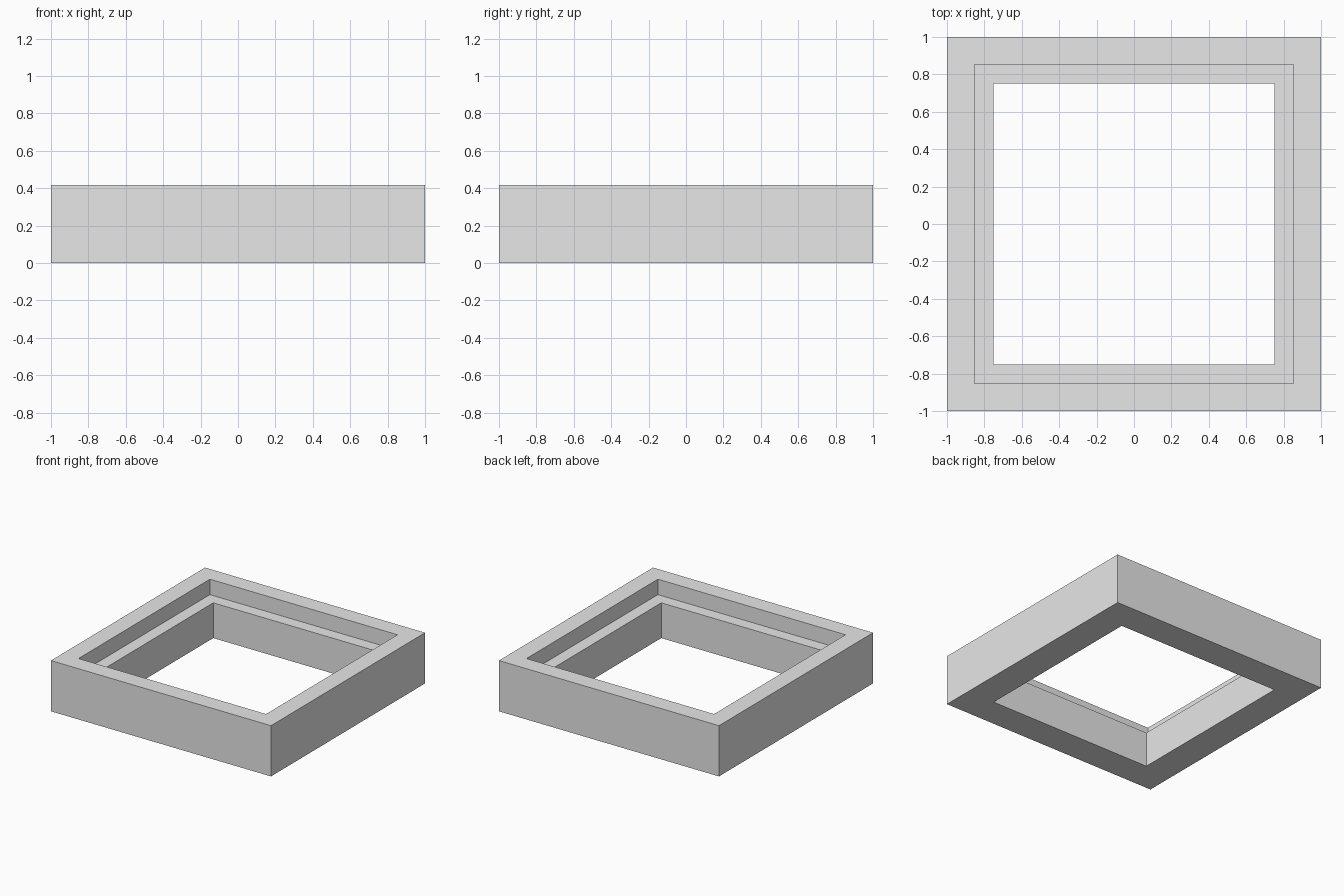
import bpy
import bmesh

# Remove the default cube
cube = bpy.data.objects.get("Cube")
if cube:
    bpy.data.objects.remove(cube, do_unlink=True)

# Single grey material
GREY = (0.8, 0.8, 0.8, 1.0)
grey = bpy.data.materials.new("plain grey")
grey.use_nodes = True
grey.diffuse_color = GREY
grey.node_tree.nodes["Principled BSDF"].inputs["Base Color"].default_value = GREY

# Frame section as (half width, height): outer wall, rim, recess, ledge, opening
OUTER, RECESS, OPENING = 1.0, 0.853, 0.75
HEIGHT, LEDGE = 0.417, 0.29
section = [(OUTER, 0), (OUTER, HEIGHT), (RECESS, HEIGHT),
           (RECESS, LEDGE), (OPENING, LEDGE), (OPENING, 0)]
corners = [(-1, -1), (1, -1), (1, 1), (-1, 1)]

# Sweep the section around the four mitred corners
bm = bmesh.new()
rings = [[bm.verts.new((sx * r, sy * r, z)) for sx, sy in corners]
         for r, z in section]
for ring, following in zip(rings, rings[1:] + rings[:1]):
    for i in range(4):
        j = (i + 1) % 4
        bm.faces.new((ring[i], ring[j], following[j], following[i]))
bmesh.ops.recalc_face_normals(bm, faces=bm.faces)

mesh = bpy.data.meshes.new("rebated_square_frame")
bm.to_mesh(mesh)
bm.free()
mesh.materials.append(grey)
frame = bpy.data.objects.new("rebated_square_frame", mesh)
bpy.context.collection.objects.link(frame)
